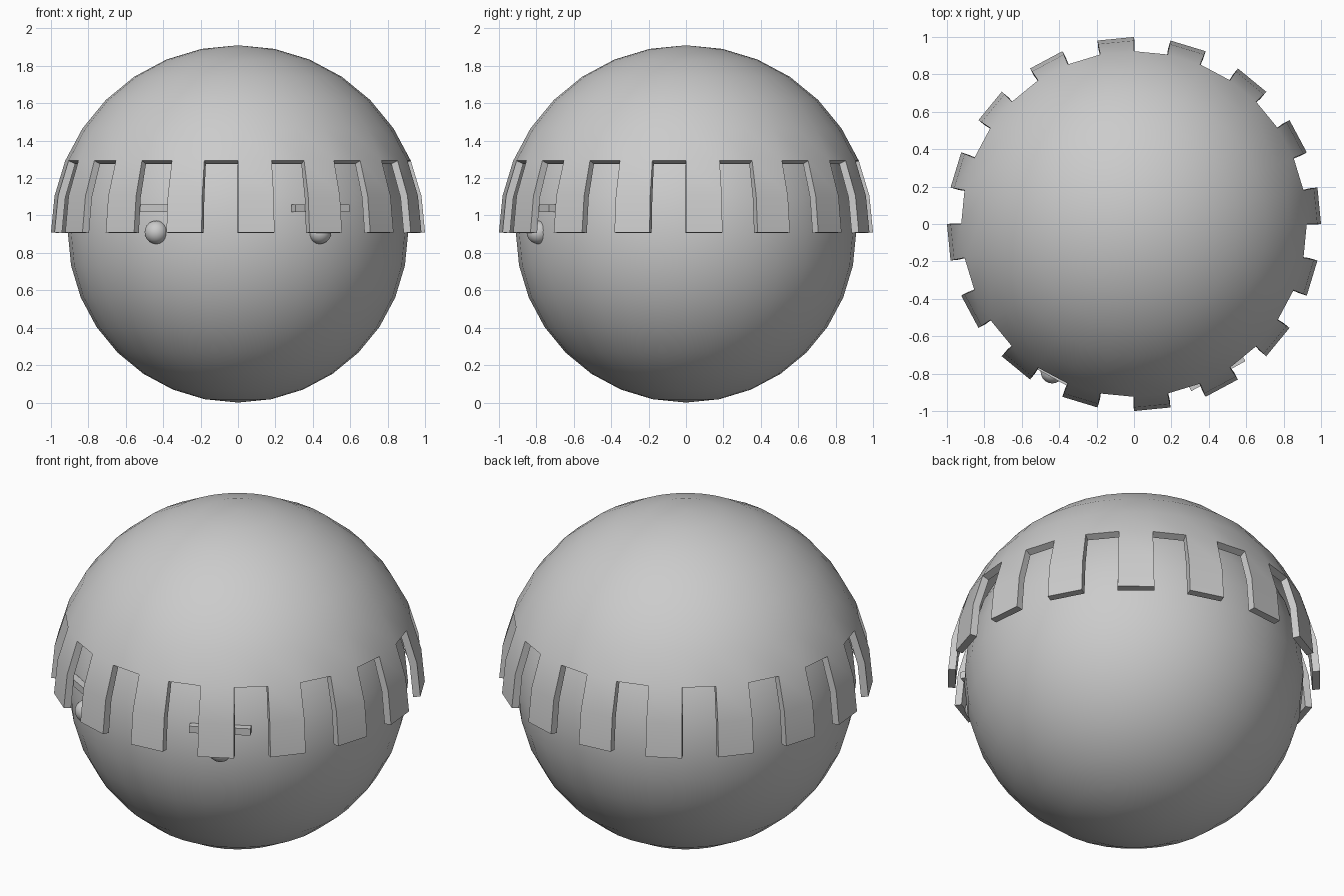
import bpy, bmesh
from math import atan2, pi, radians, sin, cos, floor

if "Cube" in bpy.data.objects:
    bpy.data.objects.remove(bpy.data.objects["Cube"])

CENTRE_Z = 0.91


def smooth(obj):
    bpy.ops.object.select_all(action='DESELECT')
    obj.select_set(True)
    bpy.context.view_layer.objects.active = obj
    bpy.ops.object.shade_smooth_by_angle(angle=radians(30))


def ball(name, radius, location, segments=32, rings=16):
    bpy.ops.mesh.primitive_uv_sphere_add(segments=segments, ring_count=rings,
                                         radius=radius, location=location)
    obj = bpy.context.object
    obj.name = name
    smooth(obj)
    return obj


# inner body
ball("body", 0.91, (0, 0, CENTRE_Z))

# outer dome: upper half sphere with every second strip of the lower rim removed
bm = bmesh.new()
bmesh.ops.create_uvsphere(bm, u_segments=32, v_segments=16, radius=1.0)
drop = []
for f in bm.faces:
    c = f.calc_center_median()
    strip = floor((atan2(c.y, c.x) % (2 * pi)) / (pi / 16))
    if c.z < 0 or (c.z < sin(radians(22.5)) - 0.01 and strip % 2 == 1):
        drop.append(f)
bmesh.ops.delete(bm, geom=drop, context='FACES')
mesh = bpy.data.meshes.new("dome")
bm.to_mesh(mesh)
bm.free()
dome = bpy.data.objects.new("slotted_dome", mesh)
bpy.context.collection.objects.link(dome)
dome.location.z = CENTRE_Z
bpy.context.view_layer.objects.active = dome
dome.select_set(True)
mod = dome.modifiers.new("thickness", 'SOLIDIFY')
mod.thickness = 0.04
mod.offset = -1
bpy.ops.object.modifier_apply(modifier=mod.name)
smooth(dome)

# eyes and brows, mirrored across x
for side, label in ((-1, "left"), (1, "right")):
    ball(label + "_eye", 0.062, (side * 0.437, -0.79, CENTRE_Z))
    a = side * radians(29)
    bpy.ops.mesh.primitive_cube_add(size=1, location=(0.91 * sin(a), -0.91 * cos(a), 1.038),
                                    rotation=(0, 0, a))
    brow = bpy.context.object
    brow.name = label + "_brow"
    brow.scale = (0.33, 0.04, 0.04)
